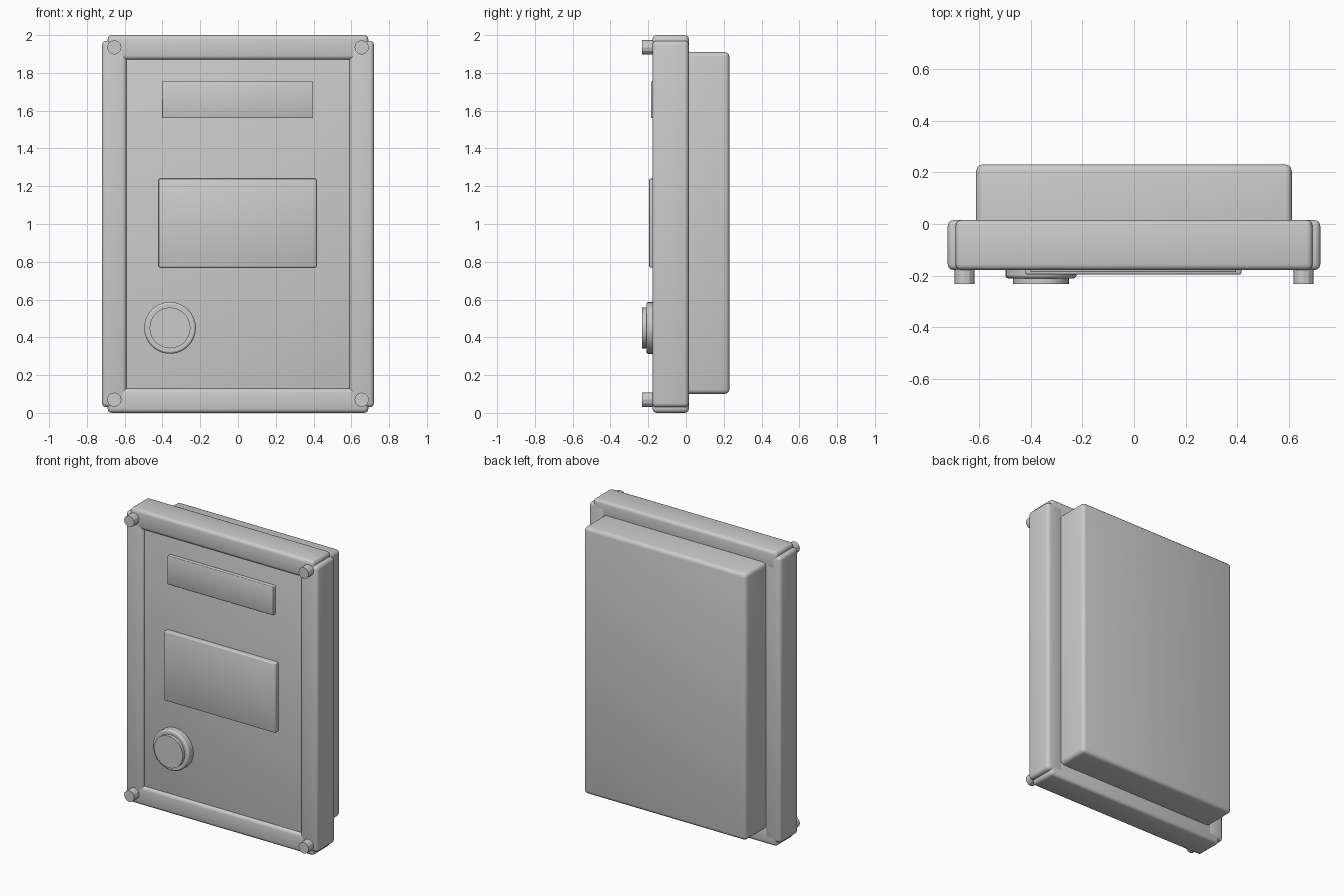
import bpy, math

cube = bpy.data.objects.get("Cube")
if cube:
    bpy.data.objects.remove(cube, do_unlink=True)

grey = bpy.data.materials.new("light grey")
grey.use_nodes = True
grey.diffuse_color = (0.6, 0.6, 0.6, 1)
grey.node_tree.nodes["Principled BSDF"].inputs["Base Color"].default_value = (0.6, 0.6, 0.6, 1)


def finish(name, bevel, segments):
    ob = bpy.context.object
    ob.name = name
    ob.data.materials.append(grey)
    if bevel:
        mod = ob.modifiers.new("bevel", "BEVEL")
        mod.width = bevel
        mod.segments = segments
        mod.angle_limit = math.radians(40)
    return ob


def box(name, x, y, z, bevel, segments=3):
    """Rounded box from (min, max) spans."""
    spans = (x, y, z)
    bpy.ops.mesh.primitive_cube_add(size=1, location=[(a + b) / 2 for a, b in spans])
    bpy.context.object.scale = [b - a for a, b in spans]
    bpy.ops.object.transform_apply(location=False, rotation=False, scale=True)
    bpy.ops.object.shade_smooth()
    return finish(name, bevel, segments)


def disc(name, x, z, radius, front, back, sides, bevel=0):
    """Cylinder whose axis runs along y."""
    bpy.ops.mesh.primitive_cylinder_add(
        vertices=sides, radius=radius, depth=back - front,
        location=(x, (front + back) / 2, z), rotation=(math.pi / 2, 0, 0))
    bpy.ops.object.shade_smooth_by_angle(angle=math.radians(25))
    return finish(name, bevel, 2)


# Housing, its front is the recessed panel
box("housing", (-0.61, 0.61), (-0.16, 0.23), (0.1, 1.91), 0.025)

# Raised frame of four overlapping bars
depth = (-0.178, 0.015)
for side, s in (("left", 1), ("right", -1)):
    box(side + "_frame_bar", sorted((s * 0.59, s * 0.72)), depth, (0.03, 1.97), 0.022)
box("top_frame_bar", (-0.69, 0.69), depth, (1.87, 2.0), 0.022)
box("bottom_frame_bar", (-0.69, 0.69), depth, (0.0, 0.13), 0.022)

# Corner bolts
for side, x in (("left", 0.655), ("right", -0.655)):
    for level, z in (("top", 1.935), ("bottom", 0.07)):
        disc(f"{level}_{side}_bolt", x, z, 0.038, -0.232, -0.1, 12)

# Raised plates on the panel
box("name_plate", (-0.4, 0.395), (-0.186, -0.14), (1.56, 1.755), 0.004, 2)
box("screen_plate", (-0.42, 0.415), (-0.195, -0.14), (0.77, 1.24), 0.006, 2)

# Round button
disc("button_base", -0.36, 0.45, 0.137, -0.21, -0.14, 32, 0.01)
disc("button_cap", -0.36, 0.45, 0.108, -0.232, -0.15, 32)
